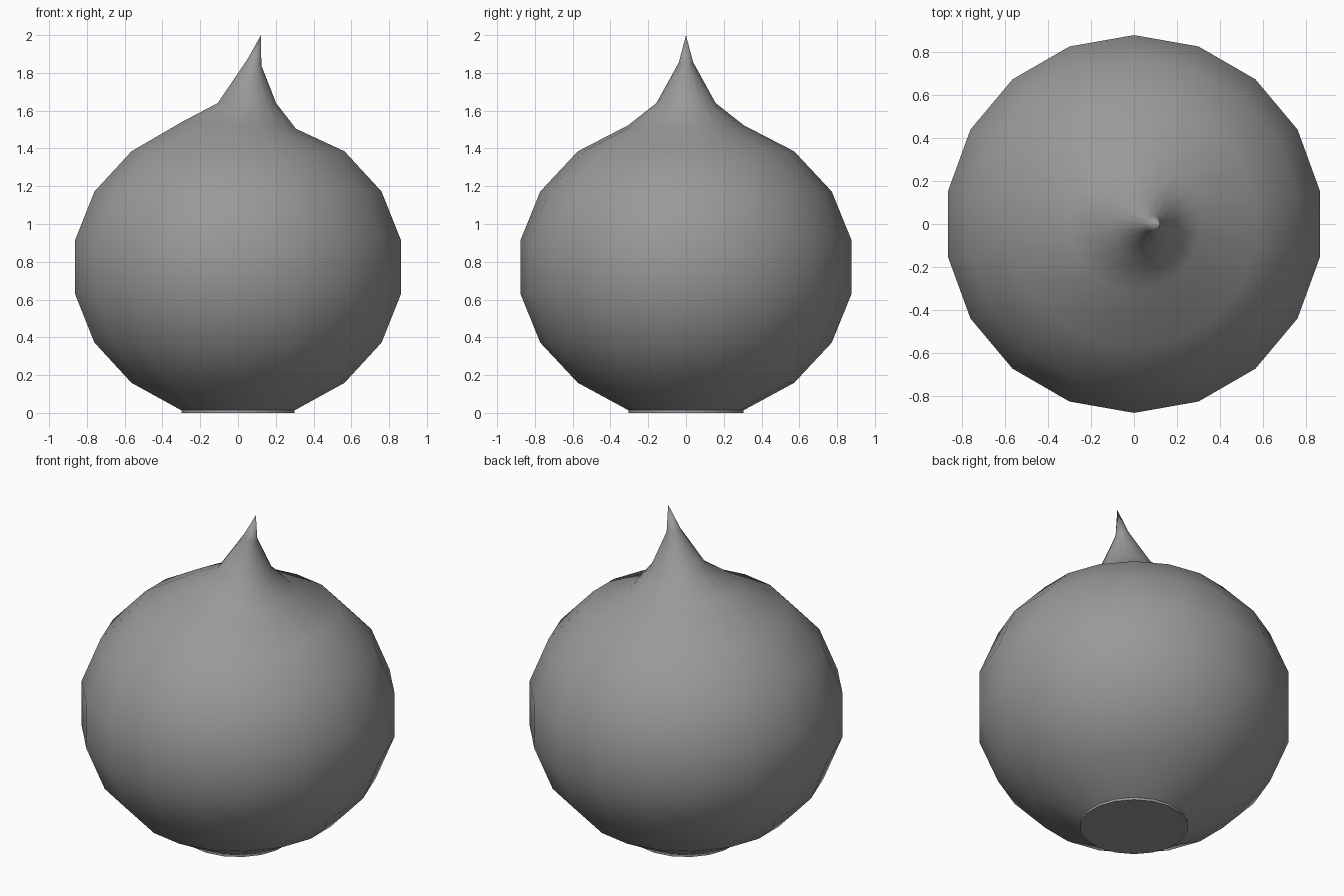
import bpy, bmesh
from math import sin, cos, pi, radians

if "Cube" in bpy.data.objects:
    bpy.data.objects.remove(bpy.data.objects["Cube"])

SEGS = 18

# Rings from foot to spout: (centre x, centre z, radius, z change per unit of x)
rings = [(0, 0.0, 0.305, 0), (0, 0.014, 0.305, 0)]
# Rounded body, latitudes every 20 degrees
rings += [(0, 0.772 + 0.8 * sin(radians(a)), 0.891 * cos(radians(a)), 0)
          for a in range(-50, 51, 20)]
# Shoulder and leaning pointed tip
rings += [(0.005, 1.522, 0.307, -0.06), (0.047, 1.64, 0.157, 0),
          (0.086, 1.855, 0.038, -0.4)]
tip = (0.122, 0, 2.0)

bm = bmesh.new()


def add_ring(cx, cz, r, tilt):
    verts = []
    for i in range(SEGS):
        a = pi / 2 + 2 * pi * i / SEGS
        verts.append(bm.verts.new((cx + r * cos(a), r * sin(a), cz + tilt * r * cos(a))))
    return verts


loops = [add_ring(*r) for r in rings]
bm.faces.new(loops[0][::-1])
for lo, hi in zip(loops, loops[1:]):
    for i in range(SEGS):
        j = (i + 1) % SEGS
        bm.faces.new((lo[i], lo[j], hi[j], hi[i]))
top = bm.verts.new(tip)
for i in range(SEGS):
    bm.faces.new((loops[-1][i], loops[-1][(i + 1) % SEGS], top))

# Smooth skin with a sharp foot
for f in bm.faces:
    f.smooth = True
for loop in loops[:2]:
    for i in range(SEGS):
        bm.edges.get((loop[i], loop[(i + 1) % SEGS])).smooth = False

mesh = bpy.data.meshes.new("drop_body")
bm.to_mesh(mesh)
bm.free()

# Dark grey skin
mat = bpy.data.materials.new("dark_grey")
mat.diffuse_color = (0.32, 0.32, 0.32, 1)
mat.use_nodes = True
mat.node_tree.nodes["Principled BSDF"].inputs["Base Color"].default_value = mat.diffuse_color
mesh.materials.append(mat)
bpy.context.collection.objects.link(bpy.data.objects.new("drop_body", mesh))
